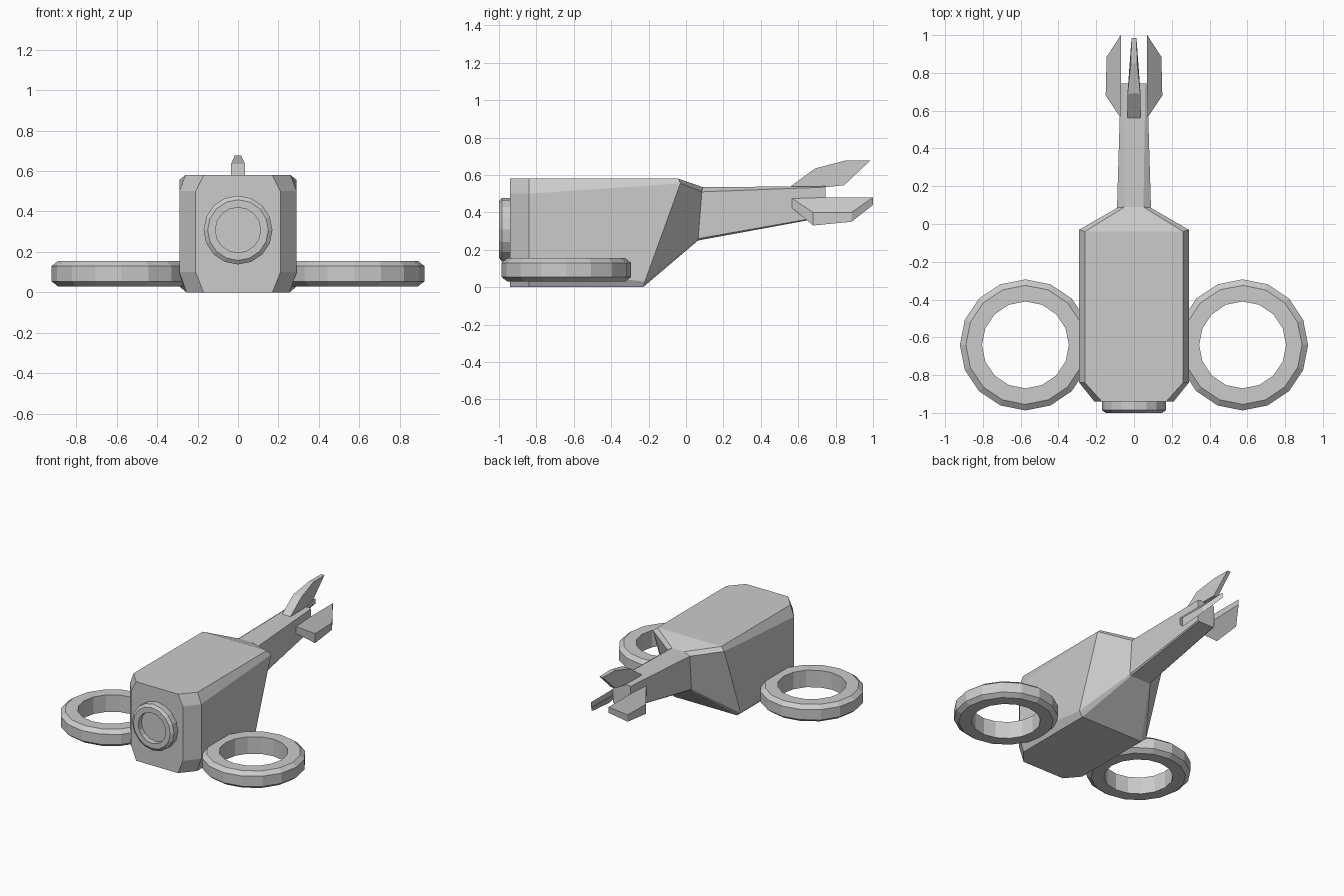
import bpy, bmesh, math

if "Cube" in bpy.data.objects:
    bpy.data.objects.remove(bpy.data.objects["Cube"])


def loft(name, rings, closed=False):
    """Skin a list of equal-length point loops; cap the ends unless closed."""
    bm = bmesh.new()
    loops = [[bm.verts.new(p) for p in ring] for ring in rings]
    n = len(loops[0])
    pairs = list(zip(loops, loops[1:]))
    if closed:
        pairs.append((loops[-1], loops[0]))
    else:
        bm.faces.new(loops[0])
        bm.faces.new(loops[-1])
    for a, b in pairs:
        for i in range(n):
            j = (i + 1) % n
            bm.faces.new((a[i], a[j], b[j], b[i]))
    bmesh.ops.recalc_face_normals(bm, faces=bm.faces)
    mesh = bpy.data.meshes.new(name)
    bm.to_mesh(mesh)
    bm.free()
    obj = bpy.data.objects.new(name, mesh)
    bpy.context.collection.objects.link(obj)
    return obj


def mirrored(half):
    """Complete a right-hand half section into a full loop."""
    return half + [(-x, y, z) for x, y, z in reversed(half)]


def circle(r, n=16):
    return [(r * math.cos(2 * math.pi * i / n), r * math.sin(2 * math.pi * i / n))
            for i in range(n)]


# Hull and tail boom: chamfered sections from the nose to the tail end
sections = [
    [(0.17, -0.94, 0.58), (0.21, -0.94, 0.50), (0.21, -0.94, 0.10), (0.17, -0.94, 0.0)],
    [(0.26, -0.84, 0.58), (0.29, -0.84, 0.50), (0.29, -0.84, 0.10), (0.255, -0.84, 0.0)],
    [(0.26, -0.04, 0.58), (0.29, -0.03, 0.555), (0.29, -0.22, 0.03), (0.255, -0.23, 0.0)],
    [(0.05, 0.09, 0.535), (0.09, 0.085, 0.51), (0.09, 0.065, 0.26), (0.08, 0.065, 0.25)],
    [(0.06, 0.745, 0.54), (0.07, 0.745, 0.535), (0.07, 0.745, 0.38), (0.062, 0.745, 0.375)],
]
loft("hull", [mirrored(s) for s in sections])

# Round nose port with a recessed centre
port = [(0.17, -0.93), (0.17, -0.985), (0.15, -1.0), (0.112, -1.0), (0.112, -0.96)]
loft("nose_port", [[(x, y, z + 0.308) for x, z in circle(r)] for r, y in port])

# Ducted rotor rings and drooping tail planes on both sides
duct = [(0.23, 0.155), (0.315, 0.155), (0.347, 0.13),
        (0.347, 0.055), (0.315, 0.03), (0.23, 0.03)]
plane_top = [(0.07, 0.56, 0.48), (0.15, 0.68, 0.40), (0.145, 0.885, 0.40), (0.07, 1.0, 0.48)]
plane_drop = [0.05, 0.07, 0.05, 0.04]
for side, s in (("left", -1), ("right", 1)):
    loft(side + "_rotor_ring",
         [[(s * 0.575 + x, y - 0.64, z) for x, y in circle(r)] for r, z in duct],
         closed=True)
    top = [(s * x, y, z) for x, y, z in plane_top]
    loft(side + "_tail_plane",
         [top, [(x, y, z - d) for (x, y, z), d in zip(top, plane_drop)]])

# Upright tail fin, thinning towards the back: (half width, y, z)
fin = [(0.034, 0.56, 0.54), (0.034, 0.69, 0.635), (0.016, 0.85, 0.677),
       (0.013, 0.985, 0.677), (0.016, 0.845, 0.545), (0.034, 0.70, 0.53)]
loft("tail_fin", [[(s * w, y, z) for w, y, z in fin] for s in (-1, 1)])
